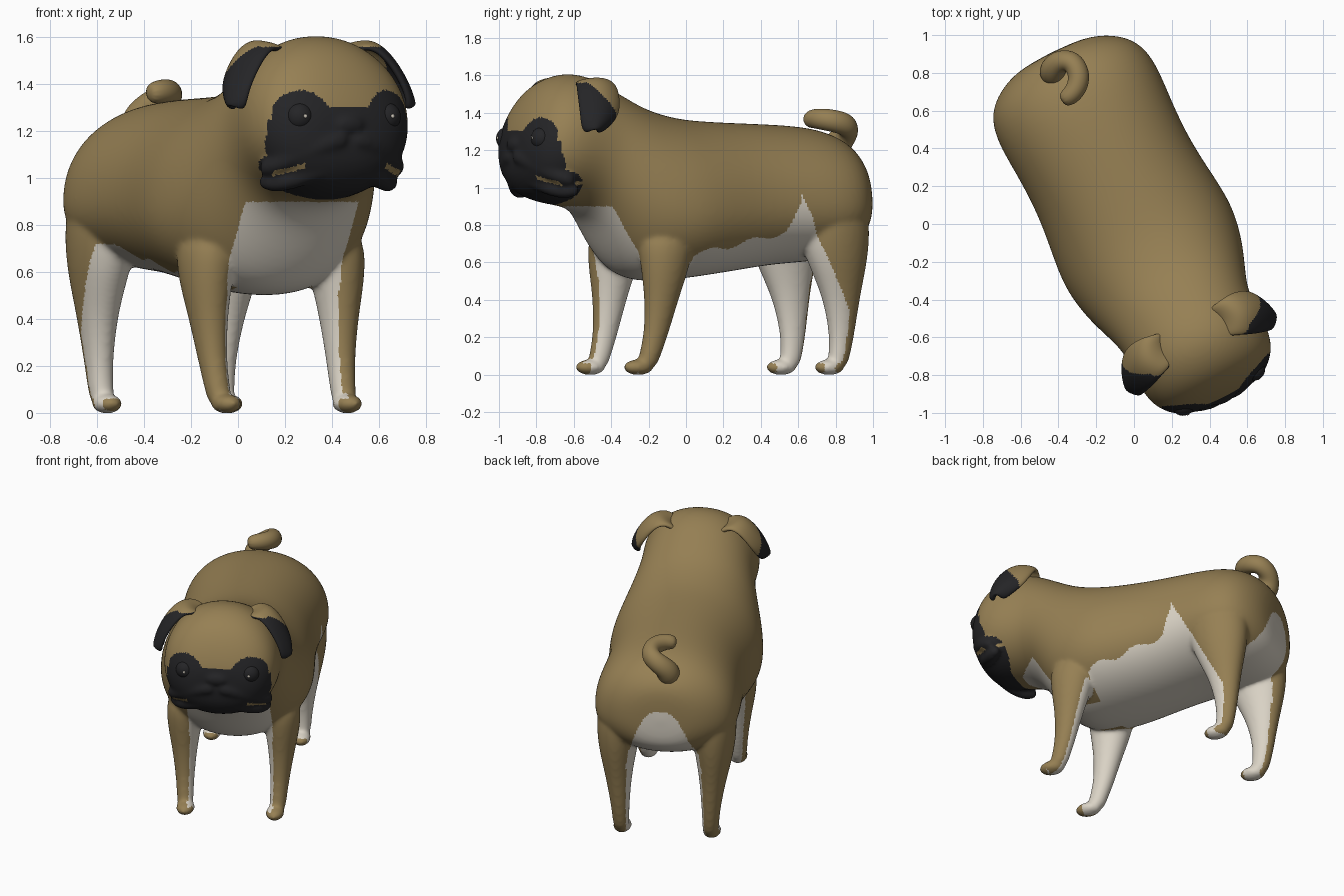
import bpy, bmesh, math
from mathutils import Vector, Matrix
from mathutils.bvhtree import BVHTree

if "Cube" in bpy.data.objects:
    bpy.data.objects.remove(bpy.data.objects["Cube"])

# The dog is built facing -y, then turned about z
TURN = Matrix.Translation((0.014, 0.006, 0)) @ Matrix.Rotation(math.radians(26.5), 4, 'Z')


def material(name, col):
    m = bpy.data.materials.new(name)
    m.diffuse_color = (*col, 1)
    m.use_nodes = True
    m.node_tree.nodes["Principled BSDF"].inputs["Base Color"].default_value = m.diffuse_color
    return m


TAN = material("tan_fur", (0.305, 0.215, 0.088))
BLACK = material("black_fur", (0.018, 0.018, 0.02))
WHITE = material("cream_fur", (0.70, 0.65, 0.56))


def make(name, bm, mats, modifiers=(), paint=None, turn=True):
    """Apply modifiers, colour the faces by a rule and turn the part into place."""
    bmesh.ops.recalc_face_normals(bm, faces=bm.faces)
    me = bpy.data.meshes.new(name)
    bm.to_mesh(me)
    bm.free()
    ob = bpy.data.objects.new(name, me)
    bpy.context.collection.objects.link(ob)
    for kind, settings in modifiers:
        mod = ob.modifiers.new(kind, kind)
        for k, v in settings.items():
            setattr(mod, k, v)
    dg = bpy.context.evaluated_depsgraph_get()
    dg.update()
    final = bpy.data.meshes.new_from_object(ob.evaluated_get(dg))
    ob.modifiers.clear()
    ob.data = final
    final.name = name
    final.materials.clear()
    for m in mats:
        final.materials.append(m)
    for p in final.polygons:
        p.material_index = paint(p.center, p.normal) if paint else 0
        p.use_smooth = True
    if turn:
        final.transform(TURN)
    return ob


def loft(bm, rings):
    loops = [[bm.verts.new(p) for p in r] for r in rings]
    n = len(loops[0])
    for a, b in zip(loops, loops[1:]):
        for i in range(n):
            bm.faces.new((a[i], a[(i + 1) % n], b[(i + 1) % n], b[i]))
    bm.faces.new(loops[0])
    bm.faces.new(loops[-1][::-1])


def oval(cx, cy, rx, ry, n=24, low=None, power=2.0):
    """Closed outline; low gives a different radius for the lower half."""
    pts = []
    for i in range(n):
        a = 2 * math.pi * i / n
        c, s = math.cos(a), math.sin(a)
        r = low if low and s < 0 else ry
        pts.append((cx + rx * math.copysign(abs(c) ** (2 / power), c),
                    cy + r * math.copysign(abs(s) ** (2 / power), s)))
    return pts


def ball(bm, centre, size):
    mat = Matrix.Translation(centre) @ Matrix.Diagonal((*size, 1))
    bmesh.ops.create_uvsphere(bm, u_segments=24, v_segments=16, radius=1, matrix=mat)


def tube(bm, points, n=12):
    """Round tube through (x, y, z, radius) points."""
    pts = [Vector(p[:3]) for p in points]
    rings, side = [], None
    for i, p in enumerate(pts):
        d = (pts[min(i + 1, len(pts) - 1)] - pts[max(i - 1, 0)]).normalized()
        ref = side if side else d.orthogonal()
        side = (ref - d * ref.dot(d)).normalized()
        up = d.cross(side)
        r = points[i][3]
        rings.append([p + side * x + up * y for x, y in oval(0, 0, r, r, n)])
    loft(bm, rings)


# Trunk and head: (distance forward, top, bottom, half width, height of widest point)
TRUNK = [(-1.01, 1.09, 0.78, 0.16, 0.92), (-0.965, 1.19, 0.70, 0.31, 0.91), (-0.87, 1.275, 0.635, 0.435, 0.9),
         (-0.72, 1.325, 0.60, 0.475, 0.9), (-0.5, 1.34, 0.59, 0.455, 0.92), (-0.25, 1.348, 0.55, 0.45, 0.9),
         (0, 1.36, 0.515, 0.485, 0.88), (0.15, 1.385, 0.5, 0.495, 0.88), (0.3, 1.43, 0.495, 0.47, 0.92),
         (0.42, 1.495, 0.54, 0.43, 1.0), (0.52, 1.55, 0.68, 0.39, 1.12), (0.6, 1.59, 0.83, 0.37, 1.2),
         (0.7, 1.615, 0.89, 0.37, 1.24), (0.8, 1.60, 0.905, 0.375, 1.24), (0.9, 1.545, 0.925, 0.355, 1.23),
         (0.975, 1.445, 0.96, 0.3, 1.2), (1.02, 1.345, 1.02, 0.23, 1.19), (1.045, 1.26, 1.09, 0.13, 1.18)]
# Legs: (height, sideways, forward, half width, half length)
FRONT = [(0.8, 0.29, 0.27, 0.14, 0.17), (0.6, 0.315, 0.285, 0.12, 0.145), (0.42, 0.312, 0.305, 0.084, 0.097),
         (0.22, 0.305, 0.335, 0.06, 0.068), (0.09, 0.298, 0.375, 0.055, 0.06), (0.03, 0.295, 0.395, 0.05, 0.055)]
HIND = [(0.95, 0.29, -0.71, 0.15, 0.21), (0.75, 0.305, -0.725, 0.15, 0.21), (0.58, 0.31, -0.745, 0.12, 0.165),
        (0.42, 0.303, -0.77, 0.086, 0.107), (0.22, 0.292, -0.78, 0.06, 0.07), (0.09, 0.288, -0.765, 0.054, 0.06),
        (0.03, 0.285, -0.745, 0.05, 0.055)]

bm = bmesh.new()
loft(bm, [[(x, -f, z) for x, z in oval(0, m, w, t - m, 28, m - b, 2.1)] for f, t, b, w, m in TRUNK])
for s in (-1, 1):
    for leg, toe in ((FRONT, 0.435), (HIND, -0.705)):
        loft(bm, [[(x, y, z) for x, y in oval(s * u, -f, ru, rf, 16)] for z, u, f, ru, rf in leg])
        ball(bm, (s * 0.288, -toe, 0.039), (0.06, 0.085, 0.042))
    # Drooping upper lip and the lower lip beneath it
    tube(bm, [(0, -1.025, 1.17, 0.045), (s * 0.1, -1.015, 1.155, 0.048), (s * 0.19, -0.975, 1.11, 0.05),
              (s * 0.28, -0.91, 1.06, 0.045), (s * 0.325, -0.83, 1.03, 0.035)])
    tube(bm, [(0, -0.995, 1.06, 0.042), (s * 0.12, -0.97, 1.035, 0.042), (s * 0.2, -0.925, 0.995, 0.042),
              (s * 0.275, -0.86, 0.975, 0.042), (s * 0.315, -0.80, 0.99, 0.032)])
ball(bm, (0, -1.02, 1.23), (0.085, 0.045, 0.045))   # nose


def coat(c, n):
    """0 tan, 1 black mask, 2 cream underside and inner legs."""
    f, z, o = -c.y, c.z, abs(c.x)
    out, fwd = math.copysign(1, c.x) * n.x, -n.y
    left = c.x < 0
    # Face mask, with tan inside the mouth corners
    if f > 0.74 and z > 0.85:
        if 0.19 < o < 0.3 and abs(z - (1.11 - 0.3 * o)) < 0.012:
            return 0
        eye = ((o - 0.205) / 0.115) ** 2 + ((z - 1.265) / 0.11) ** 2 < 1
        muzzle = f > 0.89 and z < 1.25 + 0.055 * (o < 0.09) and o < 0.335
        jowl = ((f - 0.91) / 0.15) ** 2 + ((z - 0.99) / 0.105) ** 2 < 1
        return int(eye or muzzle or jowl or (z < 0.98 and f > 0.8))
    # Toes
    if z < 0.06 and (f > 0.46 or -0.66 < f < 0):
        return 0
    # Chest
    if f > 0.3 and 0.52 < z < 0.9 and o < 0.27 and (fwd > 0 or n.z < 0):
        return 2
    # Front legs
    if o > 0.17 and (z < 0.52 and f > 0.1 and n.z > -0.7 or z < 0.7 and 0.15 < f < 0.45):
        return 2 if -0.75 * out - 0.55 * fwd > -0.02 else 0
    # Rump and hind legs
    if f < -0.46:
        if f < -0.7 and 0.5 < z < 0.98 and o < 0.04 + 0.18 * math.sqrt((0.98 - z) / 0.35):
            return 2
        if z < 0.8 and o > 0.15 and fwd < -0.45 - max(0, -out) * 0.25:
            return 0
        if z < 0.8 and (out < -0.1 or (n.z < -0.5 and o < 0.3)):
            return 2
        top = 0.93 + (f + 0.48) * 1.93
        if left:
            top = min(top, 0.72)
        return 2 if z < top and fwd - 0.35 * out > -0.42 else 0
    # Belly, higher on the right flank
    if f < 0.17:
        peak = max(0, 0.93 - abs(f + 0.47) * 2.0)
        wavy = 0.015 * math.sin(f * 25)
        return 2 if z < (0.60 - f * 0.22 if left else max(0.675 - f * 0.22, peak)) + wavy else 0
    return 2 if n.z < -0.6 and z < 0.6 else 0


body = make("body", bm, (TAN, BLACK, WHITE),
            [('SUBSURF', dict(levels=2)),
             ('REMESH', dict(mode='VOXEL', voxel_size=0.011)),
             ('SMOOTH', dict(factor=0.5, iterations=14))], coat)

# Eyes sit on the face surface
tree = BVHTree.FromPolygons([v.co for v in body.data.vertices], [p.vertices for p in body.data.polygons])
back = TURN.to_3x3() @ Vector((0, 1, 0))
for s, side in ((-1, "left"), (1, "right")):
    hit = tree.ray_cast(TURN @ Vector((s * 0.22, -2, 1.262)), back)[0]
    spot = TURN.inverted() @ hit
    bm = bmesh.new()
    ball(bm, spot + Vector((-s * 0.012, 0.034, 0)), (0.06, 0.055, 0.06))
    make("eye_" + side, bm, (BLACK,))
    bm = bmesh.new()
    ball(bm, spot + Vector((-s * 0.012, -0.02, 0.003)), (0.008, 0.004, 0.008))
    make("eye_glint_" + side, bm, (WHITE,))
    # Folded ear flap: (sideways, forward, height, half width)
    rows = [(0.17, 0.66, 1.53, 0.08), (0.25, 0.665, 1.585, 0.10), (0.315, 0.675, 1.56, 0.12),
            (0.375, 0.69, 1.485, 0.125), (0.42, 0.71, 1.40, 0.115), (0.435, 0.75, 1.335, 0.075),
            (0.435, 0.765, 1.31, 0.03)]
    bm = bmesh.new()
    grid = [[bm.verts.new((s * (u - 0.05 * t * t), -(f + t * w), z - 0.02 * t * t))
             for t in (-1, -0.5, 0, 0.5, 1)] for u, f, z, w in rows]
    for a, b in zip(grid, grid[1:]):
        for i in range(4):
            bm.faces.new((a[i], a[i + 1], b[i + 1], b[i]))
    make("ear_" + side, bm, (TAN, BLACK),
         [('SOLIDIFY', dict(thickness=0.035, offset=0)), ('SUBSURF', dict(levels=3))],
         lambda c, n: int(-c.y > 0.62 + max(0, c.z - 1.4) * 0.8 and c.z < 1.56))

# Curled tail, placed directly in the turned frame
bm = bmesh.new()
tube(bm, [(-0.42, 0.78, 1.17, 0.085), (-0.435, 0.82, 1.25, 0.074), (-0.39, 0.865, 1.30, 0.066),
          (-0.325, 0.865, 1.335, 0.064), (-0.29, 0.80, 1.355, 0.063), (-0.295, 0.735, 1.365, 0.06),
          (-0.33, 0.68, 1.37, 0.054), (-0.385, 0.65, 1.36, 0.042)])
make("tail", bm, (TAN,), [('SUBSURF', dict(levels=2))], turn=False)
